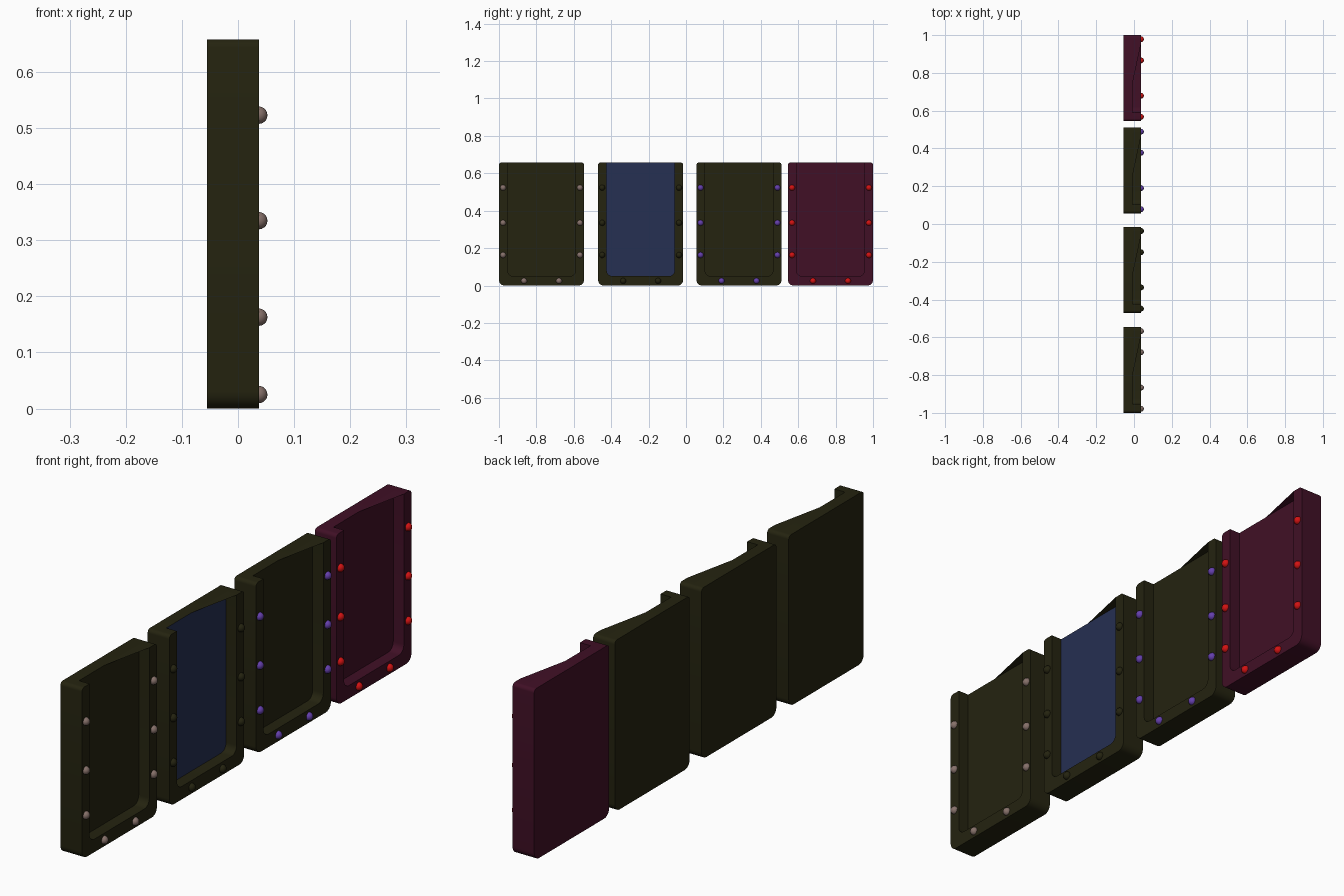
import bpy, bmesh, math

if "Cube" in bpy.data.objects:
    bpy.data.objects.remove(bpy.data.objects["Cube"])

W, H = 0.455, 0.658                        # panel width and height
XB, XF, XR = -0.055, -0.008, 0.037         # back, recess floor, rail front
RAIL, SILL = 0.046, 0.05                   # side rail and bottom rail widths


def material(name, rgb):
    m = bpy.data.materials.new(name)
    m.diffuse_color = (*rgb, 1)
    m.use_nodes = True
    m.node_tree.nodes["Principled BSDF"].inputs["Base Color"].default_value = m.diffuse_color
    return m


olive = material("dark olive", (0.018, 0.017, 0.005))
blue = material("slate blue", (0.019, 0.029, 0.085))
burgundy = material("burgundy", (0.052, 0.005, 0.019))
pink = material("dusty pink", (0.24, 0.165, 0.145))
purple = material("purple", (0.13, 0.05, 0.42))
red = material("red", (0.65, 0.006, 0.006))


def arc(cy, cz, r, a0, a1, n=6):
    """Points of a corner arc in the y-z plane, angles in degrees."""
    out = []
    for i in range(n + 1):
        a = math.radians(a0 + (a1 - a0) * i / n)
        out.append((cy + r * math.cos(a), cz + r * math.sin(a)))
    return out


def prism(bm, pts, x0, x1):
    """Extrude a y-z outline along x; returns the front face."""
    lo = [bm.verts.new((x0, y, z)) for y, z in pts]
    hi = [bm.verts.new((x1, y, z)) for y, z in pts]
    bm.faces.new(lo[::-1])
    front = bm.faces.new(hi)
    n = len(pts)
    for i in range(n):
        j = (i + 1) % n
        bm.faces.new((lo[i], lo[j], hi[j], hi[i]))
    return front


def finish(bm, name, mats):
    me = bpy.data.meshes.new(name)
    bm.to_mesh(me)
    bm.free()
    ob = bpy.data.objects.new(name, me)
    bpy.context.collection.objects.link(ob)
    for m in mats:
        me.materials.append(m)
    bpy.ops.object.select_all(action='DESELECT')
    ob.select_set(True)
    bpy.context.view_layer.objects.active = ob
    bpy.ops.object.shade_smooth_by_angle(angle=math.radians(35))
    return ob


def panel(name, y0, body, floor):
    rb, rt, ri = 0.03, 0.014, 0.03
    y1 = y0 + W
    a, b = y0 + RAIL, y1 - RAIL
    bottom = arc(y0 + rb, rb, rb, 180, 270) + arc(y1 - rb, rb, rb, 270, 360)
    top_r = arc(y1 - rt, H - rt, rt, 0, 90)
    top_l = arc(y0 + rt, H - rt, rt, 90, 180)
    # back plate, whose front is the recess floor
    bm = bmesh.new()
    prism(bm, bottom + top_r + top_l, XB, XF).material_index = 1
    # U-shaped rail, open at the top
    inner = ([(b, H)] + arc(b - ri, SILL + ri, ri, 0, -90)
             + arc(a + ri, SILL + ri, ri, 270, 180) + [(a, H)])
    prism(bm, bottom + top_r + inner + top_l, XF, XR)
    # thin web closing one corner of the open top
    web = [(XR, b), (XF, b), (XF, b - 0.21)]
    bm.faces.new([bm.verts.new((x, y, H)) for x, y in web])
    finish(bm, name, (body, floor))


def rivets(name, y0, mat):
    bm = bmesh.new()
    spots = [(y0 + d, z) for d in (0.022, W - 0.022) for z in (0.163, 0.335, 0.523)]
    spots += [(y0 + d, 0.025) for d in (0.134, 0.321)]
    for y, z in spots:
        new = bmesh.ops.create_uvsphere(bm, u_segments=16, v_segments=10, radius=0.0155)
        bmesh.ops.translate(bm, verts=new["verts"], vec=(XR, y, z))
    finish(bm, name, (mat,))


# four panels in a row
for name, y0, body, floor, bolt in (
        ("first", -1.0, olive, olive, pink),
        ("second", -0.47, olive, blue, olive),
        ("third", 0.056, olive, olive, purple),
        ("fourth", 0.545, burgundy, burgundy, red)):
    panel(name + "_panel", y0, body, floor)
    rivets(name + "_rivets", y0, bolt)
